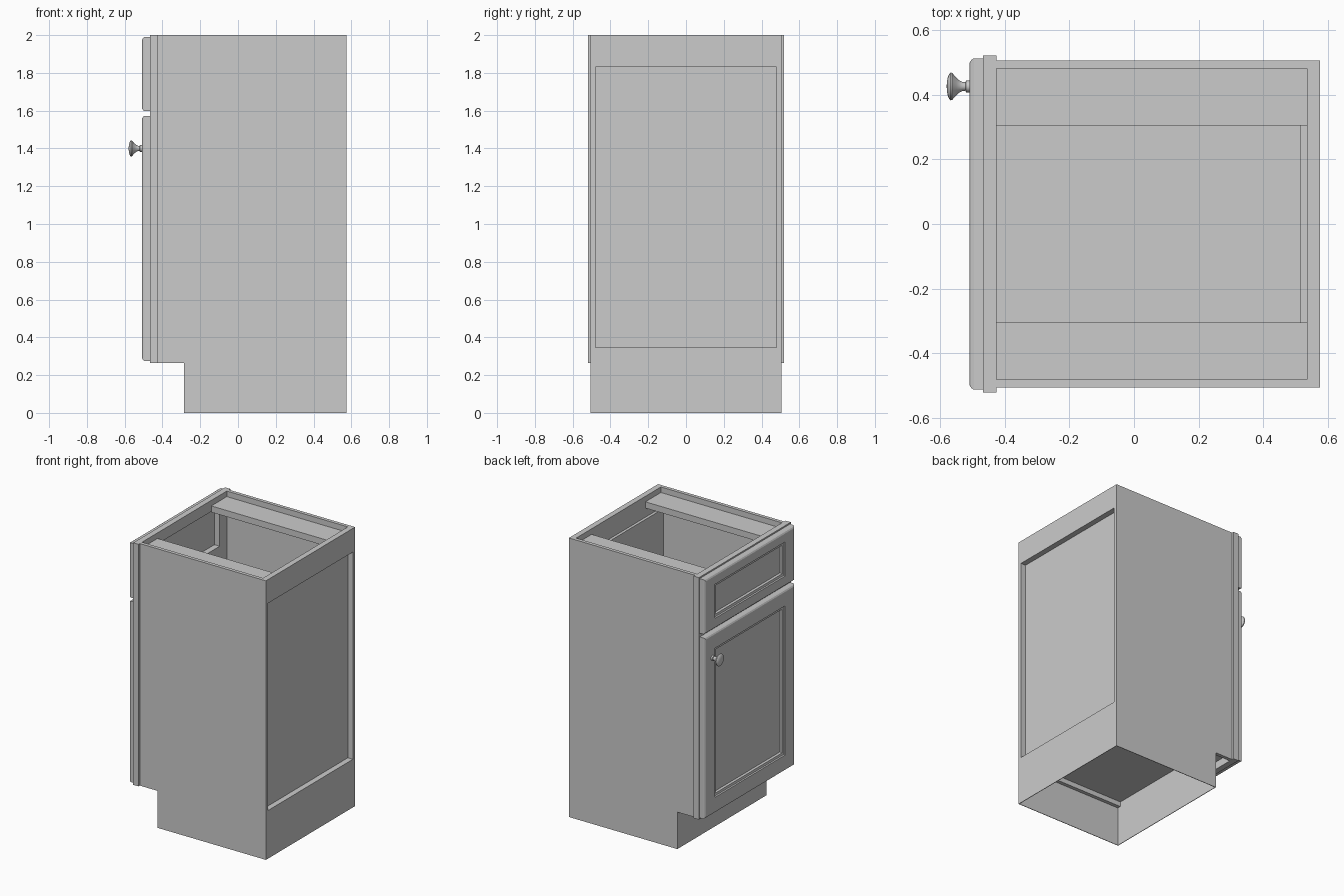
import bpy, bmesh, math
from mathutils import Matrix

cube = bpy.data.objects.get("Cube")
if cube:
    bpy.data.objects.remove(cube, do_unlink=True)

grey = bpy.data.materials.new("light_grey")
grey.use_nodes = True
grey.diffuse_color = (0.6, 0.6, 0.6, 1)
grey.node_tree.nodes["Principled BSDF"].inputs["Base Color"].default_value = (0.6, 0.6, 0.6, 1)


def finish(name, bm):
    bmesh.ops.recalc_face_normals(bm, faces=bm.faces)
    mesh = bpy.data.meshes.new(name)
    bm.to_mesh(mesh)
    bm.free()
    mesh.materials.append(grey)
    ob = bpy.data.objects.new(name, mesh)
    bpy.context.collection.objects.link(ob)
    return ob


def box(name, x, y, z):
    """Box from (min, max) ranges."""
    bm = bmesh.new()
    bmesh.ops.create_cube(bm, size=1)
    for v in bm.verts:
        for i, r in enumerate((x, y, z)):
            v.co[i] = r[0] if v.co[i] < 0 else r[1]
    return finish(name, bm)


def prism(name, outline, y0, y1):
    """Outline in x and z, extruded along y."""
    bm = bmesh.new()
    face = bm.faces.new([bm.verts.new((x, y0, z)) for x, z in outline])
    ext = bmesh.ops.extrude_face_region(bm, geom=[face])["geom"]
    bmesh.ops.translate(bm, verts=[g for g in ext if isinstance(g, bmesh.types.BMVert)],
                        vec=(0, y1 - y0, 0))
    return finish(name, bm)


def cut(ob, *ranges):
    """Cut a box out of a part."""
    cutter = box("cutter", *ranges)
    cutter.hide_render = True
    mod = ob.modifiers.new("cut", 'BOOLEAN')
    mod.operation, mod.solver, mod.object = 'DIFFERENCE', 'EXACT', cutter
    bpy.context.view_layer.objects.active = ob
    bpy.ops.object.modifier_apply(modifier=mod.name)
    bpy.data.objects.remove(cutter, do_unlink=True)


def panel_front(name, z0, z1, my, mz):
    """Framed front lofted through nested rectangles: (inset y, inset z, x)."""
    rings = [(0, 0, -0.467), (0, 0, -0.495), (0.005, 0.005, -0.503), (0.014, 0.014, -0.508),
             (my - 0.026, mz - 0.026, -0.508), (my - 0.022, mz - 0.022, -0.500),
             (my - 0.006, mz - 0.006, -0.497), (my, mz, -0.484)]
    bm = bmesh.new()
    loops = []
    for iy, iz, x in rings:
        a, lo, hi = 0.512 - iy, z0 + iz, z1 - iz
        loops.append([bm.verts.new((x, y, z)) for y, z in ((-a, lo), (a, lo), (a, hi), (-a, hi))])
    for p, q in zip(loops, loops[1:]):
        for i in range(4):
            j = (i + 1) % 4
            bm.faces.new((p[i], p[j], q[j], q[i]))
    bm.faces.new(loops[0])
    bm.faces.new(loops[-1])
    return finish(name, bm)


# Carcass: notched solid, hollowed above and below the floor
carcass = prism("carcass", [(-0.425, 0.265), (-0.285, 0.265), (-0.285, 0), (0.575, 0),
                            (0.575, 2), (-0.425, 2)], -0.505, 0.505)
cut(carcass, (-0.5, 0.535), (-0.48, 0.48), (0.345, 2.1))
cut(carcass, (-0.281, 0.571), (-0.501, 0.501), (-0.1, 0.285))
cut(carcass, (-0.281, 0.535), (-0.475, 0.475), (0.2, 0.32))
cut(carcass, (-0.5, -0.30), (-0.48, 0.48), (0.2, 0.32))
cut(carcass, (0.5, 0.7), (-0.48, 0.48), (0.345, 1.83))

# Back panel set behind the back frame
box("back_panel", (0.515, 0.535), (-0.48, 0.48), (0.345, 1.85))

# Top stretchers along both sides
for side, s in (("left", 1), ("right", -1)):
    box(side + "_stretcher", (-0.425, 0.535), sorted((s * 0.305, s * 0.48)), (1.915, 1.96))

# Face frame with drawer and door openings
frame = box("face_frame", (-0.467, -0.425), (-0.52, 0.52), (0.265, 2))
cut(frame, (-0.6, -0.3), (-0.4, 0.4), (1.635, 1.92))
cut(frame, (-0.6, -0.3), (-0.4, 0.4), (0.345, 1.54))

# Drawer front and door
panel_front("drawer_front", 1.598, 1.99, 0.14, 0.10)
panel_front("door", 0.275, 1.572, 0.14, 0.14)

# Knob, turned about the x axis: (x, radius)
profile = [(-0.507, 0), (-0.507, 0.018), (-0.519, 0.018), (-0.521, 0.013), (-0.530, 0.014),
           (-0.540, 0.019), (-0.549, 0.027), (-0.557, 0.036), (-0.562, 0.042), (-0.567, 0.043),
           (-0.570, 0.040), (-0.575, 0.030), (-0.578, 0.016), (-0.579, 0)]
bm = bmesh.new()
verts = [bm.verts.new((x, r, 0)) for x, r in profile]
edges = [bm.edges.new(e) for e in zip(verts, verts[1:])]
bmesh.ops.spin(bm, geom=verts + edges, cent=(0, 0, 0), axis=(1, 0, 0),
               angle=math.tau, steps=32, use_merge=True)
bmesh.ops.remove_doubles(bm, verts=bm.verts, dist=0.0003)
bmesh.ops.transform(bm, matrix=Matrix.Translation((0, 0.425, 1.4)), verts=bm.verts)
knob = finish("knob", bm)
bpy.ops.object.select_all(action='DESELECT')
knob.select_set(True)
bpy.context.view_layer.objects.active = knob
bpy.ops.object.shade_smooth_by_angle(angle=math.radians(35))
